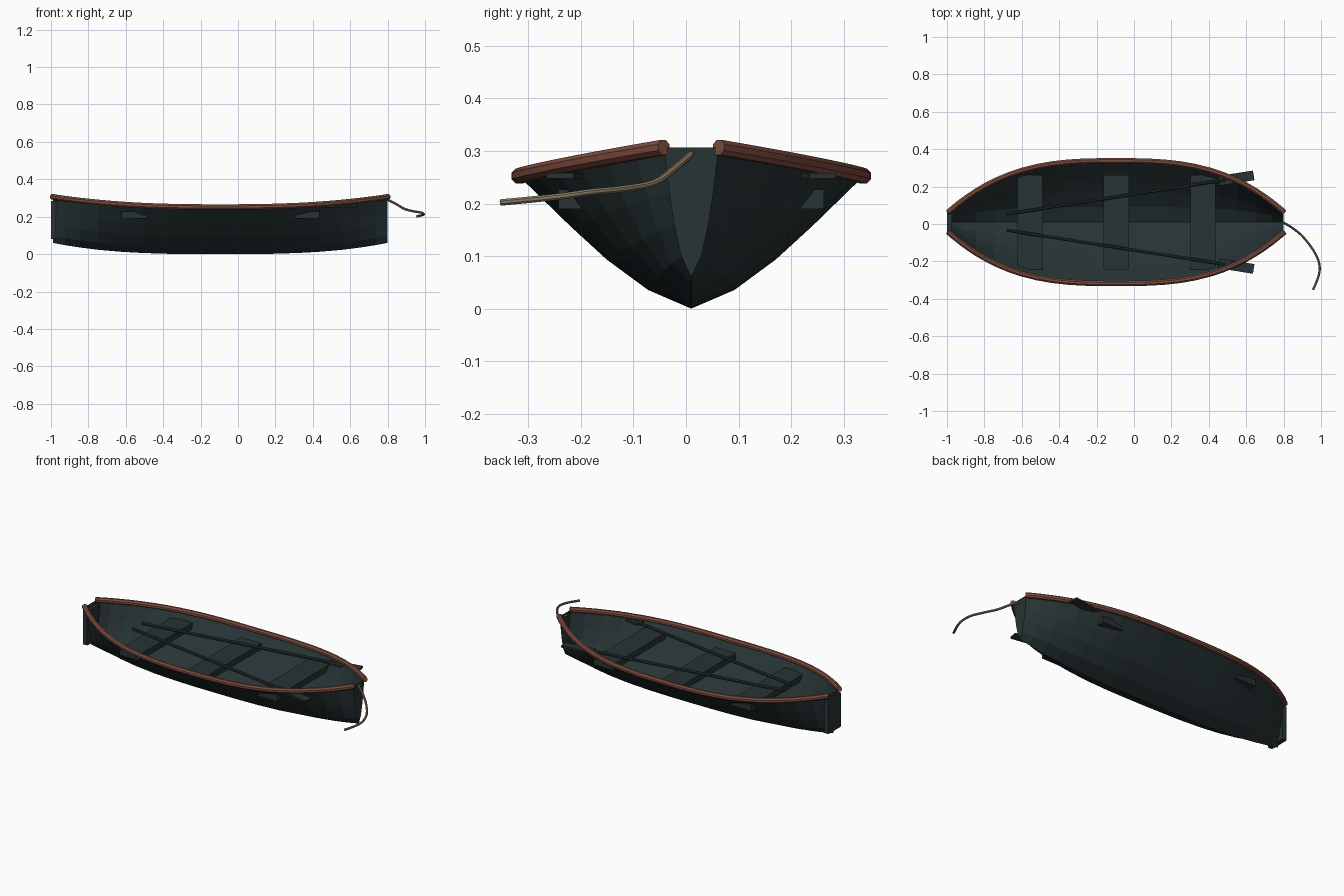
import bpy, bmesh, math
from mathutils import Vector

if "Cube" in bpy.data.objects:
    bpy.data.objects.remove(bpy.data.objects["Cube"])

CX, CY, HALF = -0.095, 0.01, 0.895   # hull centre and half length


def mat(name, col):
    m = bpy.data.materials.new(name)
    m.diffuse_color = (*col, 1)
    m.use_nodes = True
    m.node_tree.nodes["Principled BSDF"].inputs["Base Color"].default_value = m.diffuse_color
    return m


DARK = mat("dark slate wood", (0.020, 0.033, 0.035))
RED = mat("red brown trim", (0.21, 0.075, 0.051))
ROPE = mat("tan rope", (0.25, 0.20, 0.13))


def finish(name, bm, material):
    bmesh.ops.recalc_face_normals(bm, faces=bm.faces)
    me = bpy.data.meshes.new(name)
    bm.to_mesh(me)
    bm.free()
    me.materials.append(material)
    ob = bpy.data.objects.new(name, me)
    bpy.context.collection.objects.link(ob)
    return ob


def box(name, lo, hi, material):
    bm = bmesh.new()
    bmesh.ops.create_cube(bm, size=1)
    for v in bm.verts:
        v.co = Vector([l + (h - l) * (c + 0.5) for l, h, c in zip(lo, hi, v.co)])
    return finish(name, bm, material)


def tube(name, pts, r, sides, material):
    bm = bmesh.new()
    pts = [Vector(p) for p in pts]
    rings = []
    for i, p in enumerate(pts):
        d = (pts[min(i + 1, len(pts) - 1)] - pts[max(i - 1, 0)]).normalized()
        s = d.cross(Vector((0, 0, 1))).normalized()
        u = s.cross(d)
        ring = []
        for k in range(sides):
            a = 2 * math.pi * (k + 0.5) / sides
            ring.append(bm.verts.new(p + r * (s * math.cos(a) + u * math.sin(a))))
        rings.append(ring)
    for a, b in zip(rings, rings[1:]):
        for k in range(sides):
            bm.faces.new((a[k], a[(k + 1) % sides], b[(k + 1) % sides], b[k]))
    bm.faces.new(rings[0])
    bm.faces.new(rings[-1])
    return finish(name, bm, material)


# hull lines as functions of u (0 = middle, 1 = end)
def width(u):
    return 0.052 + 0.276 * (1 - u ** 2.9)


def sheer(u):
    return 0.252 + 0.055 * u ** 2.5


def keel(u):
    return 0.06 * u ** 3


# hull shell with closed ends
MID = [(0.25, 0.14), (0.49, 0.37), (0.70, 0.62), (1, 1)]
END = [(0.36, 0.16), (0.62, 0.40), (0.80, 0.65), (1, 1)]
bm = bmesh.new()
rows = []
N = 16
for i in range(N + 1):
    t = math.sin((i / N * 2 - 1) * math.pi / 2) * 0.5 + (i / N * 2 - 1) * 0.5
    u = abs(t)
    half = []
    for (a, b), (c, d) in zip(MID, END):
        f = u ** 3
        half.append(((a + (c - a) * f) * width(u),
                     keel(u) + (b + (d - b) * f) * (sheer(u) - keel(u))))
    prof = [(-y, z) for y, z in reversed(half)] + [(0, keel(u))] + half
    rows.append([bm.verts.new((CX + HALF * t, CY + y, z)) for y, z in prof])
for a, b in zip(rows, rows[1:]):
    for k in range(len(a) - 1):
        bm.faces.new((a[k], a[k + 1], b[k + 1], b[k]))
bm.faces.new(rows[0])
bm.faces.new(rows[-1])
finish("hull", bm, DARK)

# gunwale rails
for side, label in ((1, "left"), (-1, "right")):
    pts = []
    for i in range(33):
        t = math.sin((i / 16 - 1) * math.pi / 2)
        u = abs(t)
        pts.append((CX + 0.9 * t, CY + side * width(u), sheer(u)))
    tube("gunwale_" + label, pts, 0.0155, 8, RED)

# stern plate
box("stern_plate", (-1, CY - 0.06, 0.08), (-0.972, CY + 0.06, 0.285), DARK)

# seats
for n, x in enumerate((-0.555, -0.095, 0.368)):
    box("seat_%d" % (n + 1), (x - 0.067, CY - 0.253, 0.19),
        (x + 0.067, CY + 0.253, 0.227), DARK)

# oars: shaft and flat blade
for side, label in ((1, "left"), (-1, "right")):
    a = Vector((-0.68, CY + side * 0.043, 0.253))
    b = Vector((0.64, CY + side * 0.25, 0.253))
    d = (b - a).normalized()
    tube("oar_shaft_" + label, [a, b - d * 0.15], 0.009, 8, DARK)
    blade = box("oar_blade_" + label, (-0.19, -0.026, -0.005), (0, 0.026, 0.005), DARK)
    blade.location = b
    blade.rotation_euler.z = math.atan2(d.y, d.x)

# mooring rope, smoothed through a few points
key = [Vector(p) for p in (
    (0.795, 0.01, 0.294), (0.845, -0.02, 0.268), (0.895, -0.06, 0.240),
    (0.945, -0.12, 0.228), (0.98, -0.18, 0.222), (0.993, -0.235, 0.214),
    (0.983, -0.29, 0.208), (0.957, -0.352, 0.202))]
path = []
for i in range(len(key) - 1):
    p0, p1, p2, p3 = (key[max(i - 1, 0)], key[i], key[i + 1], key[min(i + 2, len(key) - 1)])
    for s in range(4):
        t = s / 4
        path.append(0.5 * (2 * p1 + (p2 - p0) * t + (2 * p0 - 5 * p1 + 4 * p2 - p3) * t * t
                           + (3 * p1 - p0 - 3 * p2 + p3) * t ** 3))
path.append(key[-1])
tube("rope", path, 0.0065, 8, ROPE)
